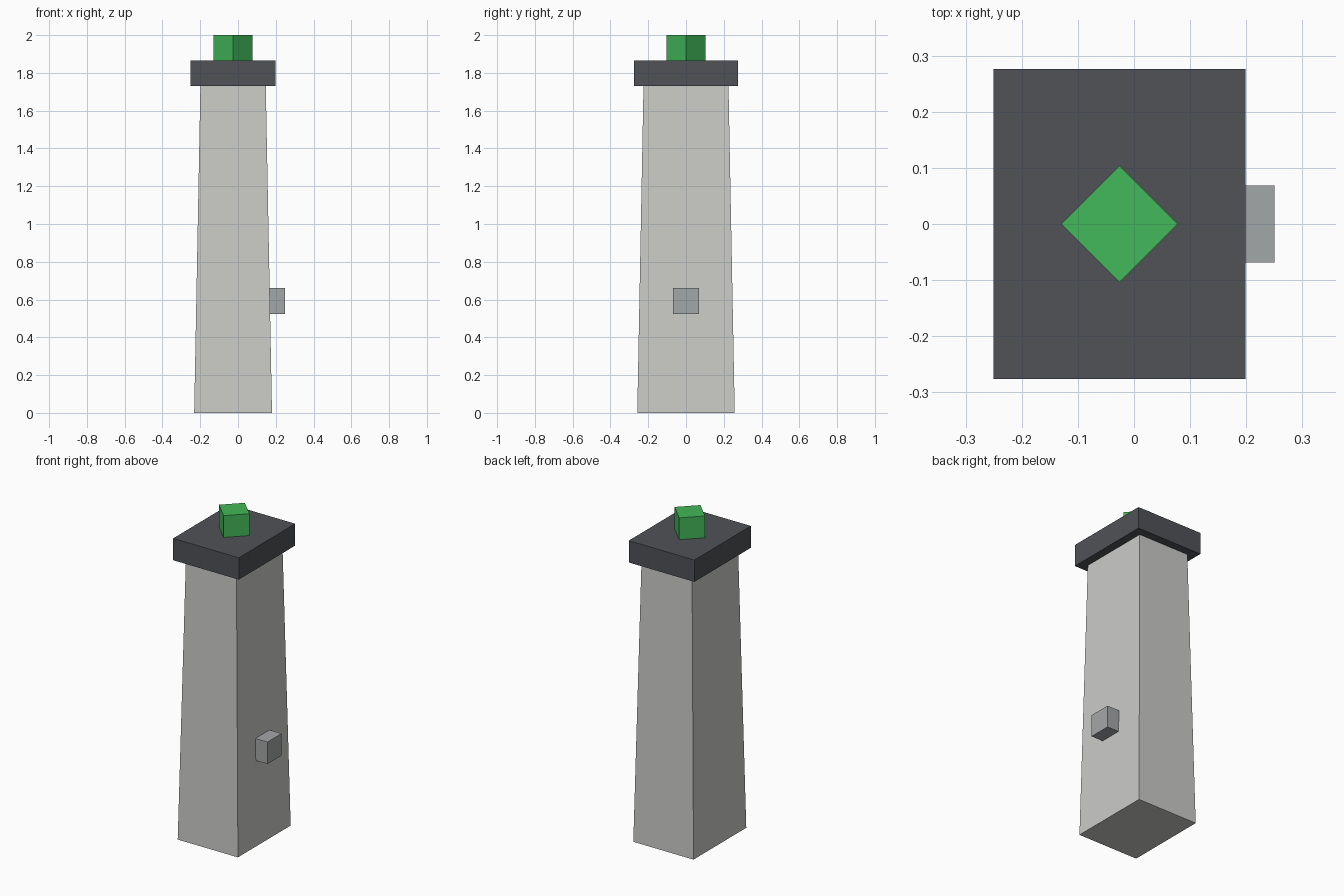
import bpy
import bmesh
import math

cube = bpy.data.objects.get("Cube")
if cube:
    bpy.data.objects.remove(cube, do_unlink=True)

CX = -0.026  # tower axis, offset by the side box


def material(name, rgb):
    mat = bpy.data.materials.new(name)
    mat.use_nodes = True
    mat.diffuse_color = (*rgb, 1)
    mat.node_tree.nodes["Principled BSDF"].inputs["Base Color"].default_value = (*rgb, 1)
    return mat


def block(name, centre, size, z0, z1, mat, top=(1, 1), turn=0):
    """Box between two heights, optionally tapered at the top and turned about z."""
    bm = bmesh.new()
    bmesh.ops.create_cube(bm, size=1)
    for v in bm.verts:
        upper = v.co.z > 0
        v.co.x *= size[0] * (top[0] if upper else 1)
        v.co.y *= size[1] * (top[1] if upper else 1)
        v.co.z = z1 - z0 if upper else 0
    mesh = bpy.data.meshes.new(name)
    bm.to_mesh(mesh)
    bm.free()
    mesh.materials.append(mat)
    obj = bpy.data.objects.new(name, mesh)
    obj.location = (*centre, z0)
    obj.rotation_euler.z = turn
    bpy.context.collection.objects.link(obj)
    return obj


pale = material("pale concrete", (0.60, 0.61, 0.58))
dark = material("dark slate", (0.08, 0.085, 0.095))
grey = material("mid grey", (0.37, 0.385, 0.39))
green = material("green", (0.055, 0.48, 0.10))

# Tapered shaft
block("tower_shaft", (CX, 0), (0.412, 0.516), 0, 1.73, pale, top=(0.84, 0.872))
# Overhanging cap
block("tower_cap", (CX, 0), (0.449, 0.552), 1.73, 1.865, dark)
# Beacon turned to a diamond
block("beacon", (CX, 0), (0.147, 0.147), 1.865, 2.0, green, turn=math.radians(45))
# Small box on the left side
block("side_box", (0.182, 0), (0.136, 0.138), 0.524, 0.66, grey)
